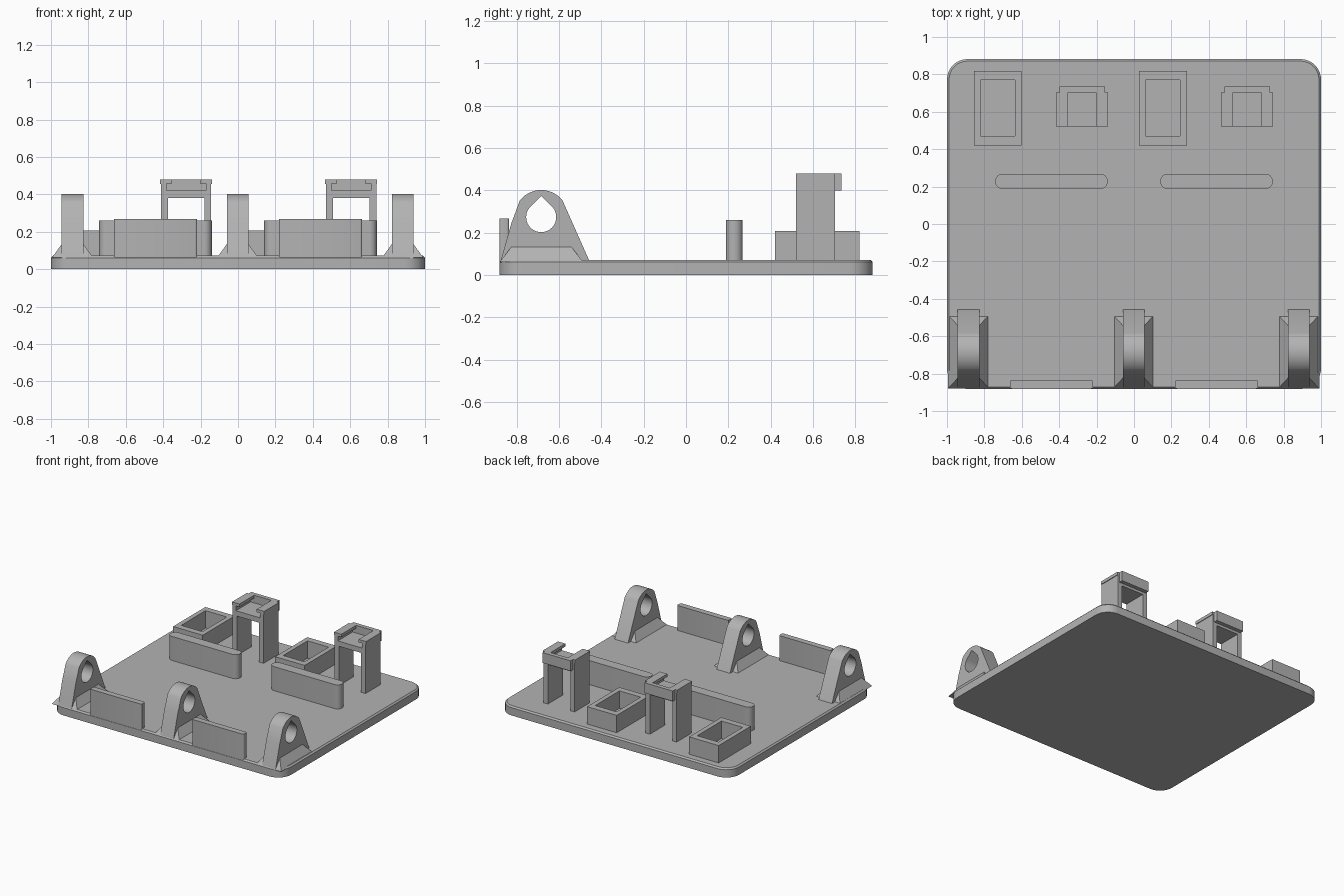
import bpy
import bmesh
from math import radians, cos, sin
from mathutils import Matrix, Vector

cube = bpy.data.objects.get("Cube")
if cube:
    bpy.data.objects.remove(cube, do_unlink=True)

GREY = (0.45, 0.45, 0.45, 1)
grey = bpy.data.materials.new("plain_grey")
grey.use_nodes = True
grey.diffuse_color = GREY
grey.node_tree.nodes["Principled BSDF"].inputs["Base Color"].default_value = GREY

# Frames that map a flat profile onto the plan, side and front planes
PLAN = Matrix.Identity(3)
SIDE = Matrix(((0, 0, 1), (1, 0, 0), (0, 1, 0)))
FRONT = Matrix(((1, 0, 0), (0, 0, -1), (0, 1, 0)))


def add_object(name, bm):
    bmesh.ops.recalc_face_normals(bm, faces=bm.faces)
    mesh = bpy.data.meshes.new(name)
    bm.to_mesh(mesh)
    bm.free()
    mesh.materials.clear()
    mesh.materials.append(grey)
    mesh.shade_smooth()
    mesh.set_sharp_from_angle(angle=radians(30))
    obj = bpy.data.objects.new(name, mesh)
    bpy.context.collection.objects.link(obj)
    return obj


def prism(name, loops, depth, centre, frame=PLAN, top_bevel=0):
    """Extrude an outline, with optional holes, by depth about centre."""
    curve = bpy.data.curves.new(name, "CURVE")
    curve.dimensions = "2D"
    curve.fill_mode = "BOTH"
    curve.extrude = depth / 2
    for loop in loops:
        spline = curve.splines.new("POLY")
        spline.points.add(len(loop) - 1)
        for point, (u, v) in zip(spline.points, loop):
            point.co = (u, v, 0, 1)
        spline.use_cyclic_u = True
    temp = bpy.data.objects.new(name, curve)
    mesh = bpy.data.meshes.new_from_object(temp)
    bpy.data.objects.remove(temp)
    bpy.data.curves.remove(curve)
    bm = bmesh.new()
    bm.from_mesh(mesh)
    bpy.data.meshes.remove(mesh)
    bmesh.ops.remove_doubles(bm, verts=bm.verts, dist=0.0001)
    bmesh.ops.recalc_face_normals(bm, faces=bm.faces)
    if top_bevel:
        rim = [e for e in bm.edges
               if all(v.co.z > depth * 0.49 for v in e.verts)
               and e.calc_face_angle(0) > 1]
        bmesh.ops.bevel(bm, geom=rim, offset=top_bevel, segments=1,
                        affect="EDGES")
    bm.transform(Matrix.Translation(Vector(centre)) @ frame.to_4x4())
    return add_object(name, bm)


def arc(cx, cy, r, start, end, steps):
    angles = [radians(start + (end - start) * i / steps) for i in range(steps + 1)]
    return [(cx + r * cos(a), cy + r * sin(a)) for a in angles]


def rounded_rect(w, h, r, steps=8):
    points = []
    corners = ((1, 1), (-1, 1), (-1, -1), (1, -1))
    for i, (sx, sy) in enumerate(corners):
        points += arc(sx * (w / 2 - r), sy * (h / 2 - r), r,
                      i * 90, i * 90 + 90, steps)
    return points


def rect(w, h):
    return [(w / 2, h / 2), (-w / 2, h / 2), (-w / 2, -h / 2), (w / 2, -h / 2)]


PLATE_TOP = 0.072
ROOT = 0.06      # parts sink slightly into the plate
PITCH = 0.8825


def standing(name, loops, top, x, y):
    prism(name, loops, top - ROOT, (x, y, (top + ROOT) / 2))


# Base plate with rounded corners and a small chamfer on the top rim
prism("base_plate", [rounded_rect(2, 1.764, 0.11)], PLATE_TOP,
      (0, 0, PLATE_TOP / 2), top_bevel=0.011)

# Hinge lugs: arched profile with a teardrop hole, on a flared foot
HOLE_Y, HOLE_Z = -0.684, 0.274
lug = ([(-0.878, ROOT), (-0.453, ROOT)]
       + arc(HOLE_Y, HOLE_Z, 0.128, 38, 142, 14) + [(-0.825, 0.245)])
teardrop = arc(HOLE_Y, HOLE_Z, 0.071, 135, 405, 30) + [(HOLE_Y, HOLE_Z + 0.1)]

for side, label in ((-1, "right"), (0, "middle"), (1, "left")):
    x = side * PITCH - 0.002
    prism("hinge_lug_" + label, [lug, teardrop], 0.116, (x, 0, 0), SIDE)

    bm = bmesh.new()
    bmesh.ops.create_cube(bm, size=2)
    for v in bm.verts:
        high = v.co.z > 0
        half_x, half_y = (0.058, 0.141) if high else (0.11, 0.197)
        v.co = (x + v.co.x * half_x, -0.683 + v.co.y * half_y,
                0.134 if high else 0.062)
    add_object("lug_foot_" + label, bm)

# Half outline of a clip: leg, top flange and undercut slot
clip_half = [(0.097, 0.38), (0.097, ROOT), (0.134, ROOT), (0.134, 0.456),
             (0.139, 0.456), (0.139, 0.48), (0.075, 0.48), (0.075, 0.457),
             (0.105, 0.457), (0.105, 0.42)]
clip = clip_half + [(-u, v) for u, v in reversed(clip_half)]

# Each half of the plate carries the same set of fittings
for side, label in ((-1, "right"), (1, "left")):
    mid = side * PITCH / 2
    standing("front_wall_" + label, [rounded_rect(0.446, 0.046, 0.012, 3)],
             0.267, mid, -0.858)
    standing("rounded_bar_" + label, [rounded_rect(0.602, 0.08, 0.0395)],
             0.26, mid, 0.228)
    standing("open_box_" + label, [rect(0.256, 0.398), rect(0.184, 0.3)],
             0.208, mid - 0.287, 0.62)
    clip_x = mid + 0.164
    prism("clip_frame_" + label, [clip], 0.184, (clip_x, 0.612, 0), FRONT)
    prism("clip_back_lip_" + label, [rect(0.244, 0.08)], 0.033,
          (clip_x, 0.7185, 0.44), FRONT)
